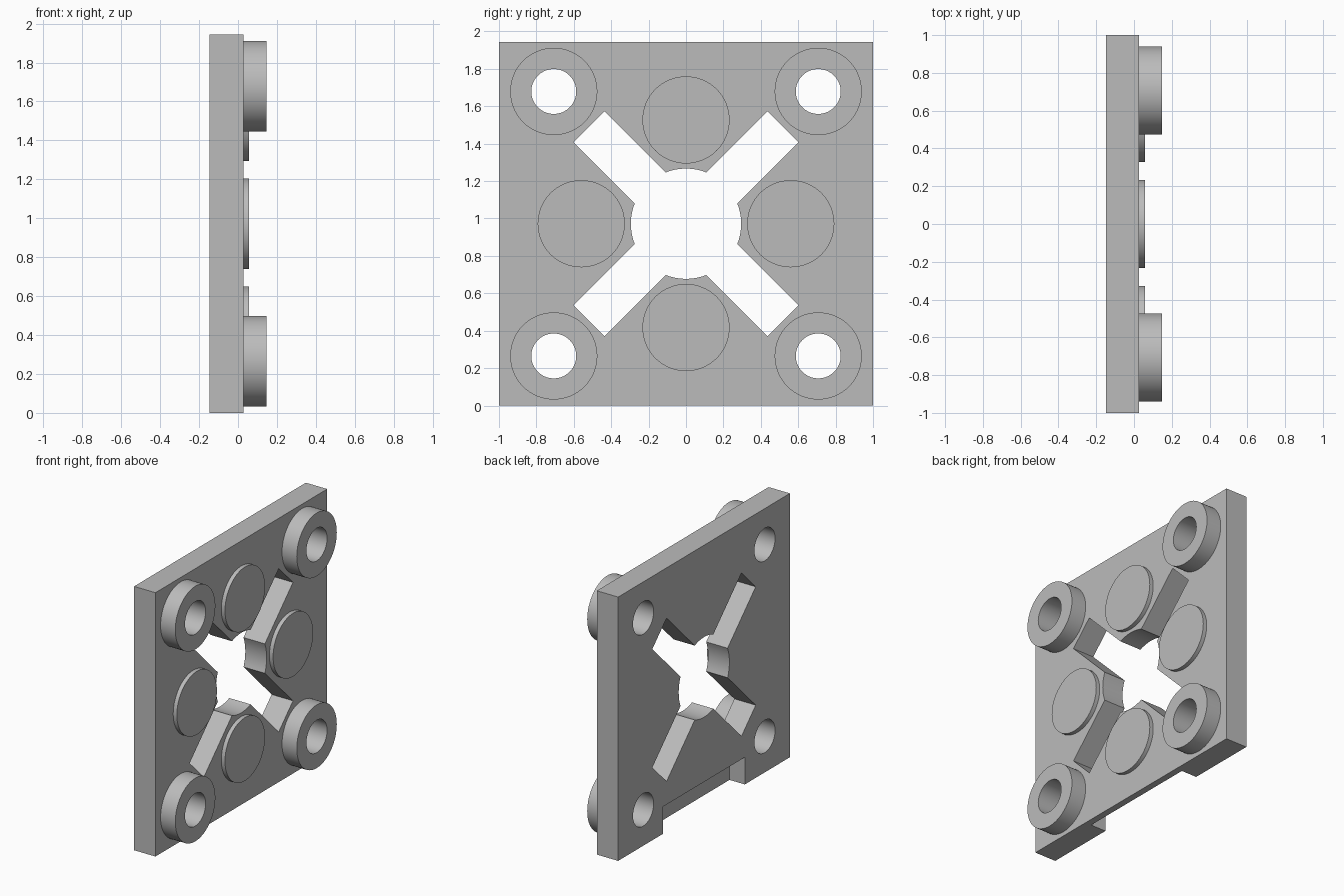
import bpy, bmesh, math
from mathutils import Matrix, Vector

cube = bpy.data.objects.get("Cube")
if cube:
    bpy.data.objects.remove(cube, do_unlink=True)

CZ = 0.972            # centre height of the plate
BACK, FACE = -0.147, 0.027
RING_TOP, DISC_TOP = 0.147, 0.057
RING_R, HOLE_R, HUB_R = 0.233, 0.12, 0.295
SEGMENTS = 64

grey = bpy.data.materials.new("light grey")
grey.use_nodes = True
grey.diffuse_color = (0.5, 0.5, 0.5, 1)
grey.node_tree.nodes["Principled BSDF"].inputs["Base Color"].default_value = (0.5, 0.5, 0.5, 1)


def finish(name, bm):
    bmesh.ops.recalc_face_normals(bm, faces=bm.faces)
    mesh = bpy.data.meshes.new(name)
    bm.to_mesh(mesh)
    bm.free()
    mesh.materials.append(grey)
    obj = bpy.data.objects.new(name, mesh)
    bpy.context.collection.objects.link(obj)
    return obj


def box(name, low, high, turn=0):
    """Box between two corners, turned about the x axis through the plate centre."""
    low, high = Vector(low), Vector(high)
    bm = bmesh.new()
    bmesh.ops.create_cube(bm, size=1)
    bmesh.ops.scale(bm, vec=high - low, verts=bm.verts)
    bmesh.ops.translate(bm, vec=(low + high) / 2, verts=bm.verts)
    bmesh.ops.rotate(bm, cent=(0, 0, CZ), matrix=Matrix.Rotation(turn, 3, 'X'), verts=bm.verts)
    return finish(name, bm)


def lathe(name, profile, y, z):
    """Spin (x, radius) points about an x-parallel axis."""
    bm = bmesh.new()
    verts = [bm.verts.new((x, y, z + r)) for x, r in profile]
    edges = [bm.edges.new(pair) for pair in zip(verts, verts[1:])]
    bmesh.ops.spin(bm, geom=verts + edges, cent=(0, y, z), axis=(1, 0, 0),
                   angle=math.tau, steps=SEGMENTS)
    bmesh.ops.remove_doubles(bm, verts=bm.verts, dist=1e-5)
    return finish(name, bm)


def cylinder(name, x0, x1, r, y, z):
    return lathe(name, [(x0, 0), (x0, r), (x1, r), (x1, 0)], y, z)


def smooth(obj):
    bpy.ops.object.select_all(action='DESELECT')
    bpy.context.view_layer.objects.active = obj
    obj.select_set(True)
    bpy.ops.object.shade_smooth_by_angle(angle=math.radians(30))


def cut(target, cutter):
    mod = target.modifiers.new("cut", 'BOOLEAN')
    mod.operation = 'DIFFERENCE'
    mod.solver = 'EXACT'
    mod.object = cutter
    bpy.ops.object.select_all(action='DESELECT')
    bpy.context.view_layer.objects.active = target
    target.select_set(True)
    bpy.ops.object.modifier_apply(modifier=mod.name)
    bpy.data.objects.remove(cutter, do_unlink=True)


corners = [(y, CZ + z) for y in (-0.707, 0.707) for z in (-0.707, 0.707)]
sides = [(0, CZ + 0.555), (0, CZ - 0.555), (0.56, CZ), (-0.56, CZ)]

# Plate with diagonal cross opening, round hub opening and corner holes
plate = box("plate", (BACK, -1, 0), (FACE, 1, 2 * CZ))
for sign in (-1, 1):
    cut(plate, box("slot_cutter", (-0.5, -0.117, CZ - 0.734), (0.5, 0.117, CZ + 0.734),
                   sign * math.pi / 4))
cut(plate, cylinder("hub_cutter", -0.4, 0.4, HUB_R, 0, CZ))
for y, z in corners:
    cut(plate, cylinder("hole_cutter", -0.4, 0.4, HOLE_R, y, z))

# Recess along the rear of the bottom edge
cut(plate, box("recess_cutter", (-0.4, -0.475, -0.2), (BACK + 0.125, 0.475, 0.2)))
smooth(plate)

# Raised corner rings
for y, z in corners:
    smooth(lathe("corner_ring", [(FACE, HOLE_R), (FACE, RING_R), (RING_TOP, RING_R),
                                 (RING_TOP, HOLE_R), (FACE, HOLE_R)], y, z))

# Low round pads between the corners
for y, z in sides:
    smooth(cylinder("round_pad", FACE, DISC_TOP, RING_R, y, z))
